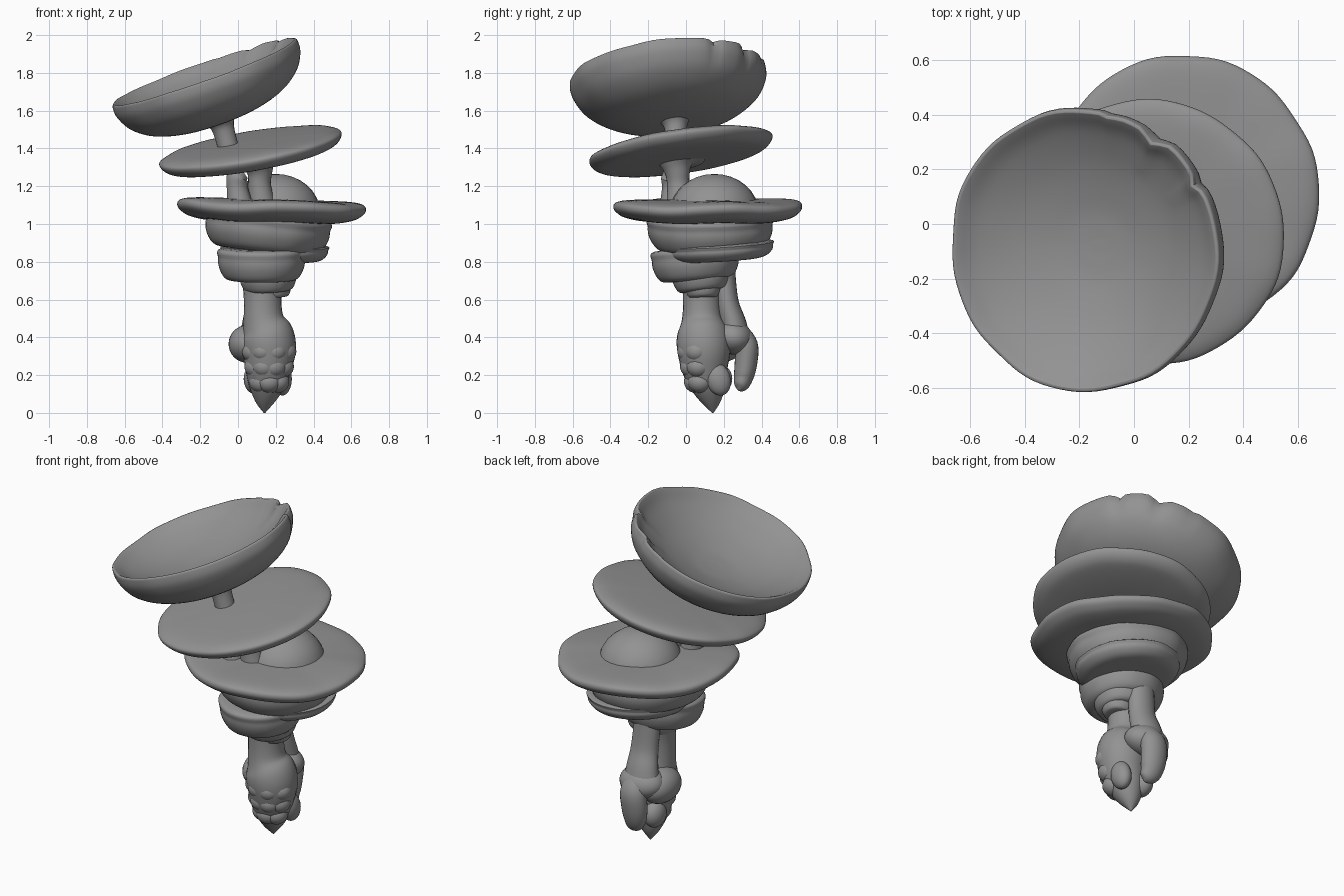
import bpy, bmesh, math
from mathutils import Vector

grey = bpy.data.materials.new("dark_grey")
grey.diffuse_color = (0.29, 0.29, 0.29, 1)


def finish(ob, name, angle):
    """Name, colour and smooth an object."""
    ob.name = name
    ob.data.materials.append(grey)
    bpy.ops.object.select_all(action='DESELECT')
    bpy.context.view_layer.objects.active = ob
    ob.select_set(True)
    bpy.ops.object.shade_smooth_by_angle(angle=math.radians(angle))
    return ob


def spline(pts, n=5):
    """Catmull-Rom smoothing of an open list of tuples."""
    p = [Vector(q) for q in pts]
    p = [p[0]] + p + [p[-1]]
    out = []
    for i in range(1, len(p) - 2):
        a, b, c, d = p[i - 1:i + 3]
        for k in range(n):
            t = k / n
            out.append(0.5 * (2 * b + (c - a) * t + (2 * a - 5 * b + 4 * c - d) * t * t
                              + (3 * b - a - 3 * c + d) * t ** 3))
    return out + [p[-1]]


def skin(name, rings, angle=55):
    """Bridge closed rings of points and cap the ends."""
    bm = bmesh.new()
    loops = [[bm.verts.new(v) for v in r] for r in rings]
    n = len(loops[0])
    for a, b in zip(loops, loops[1:]):
        for i in range(n):
            j = (i + 1) % n
            bm.faces.new((a[i], a[j], b[j], b[i]))
    bm.faces.new(loops[0])
    bm.faces.new(loops[-1])
    bmesh.ops.recalc_face_normals(bm, faces=bm.faces)
    me = bpy.data.meshes.new(name)
    bm.to_mesh(me)
    bm.free()
    ob = bpy.data.objects.new(name, me)
    bpy.context.collection.objects.link(ob)
    return finish(ob, name, angle)


def lathe(name, prof, centre, slope=(0, 0), wob=0.006, seed=0, warp=None, n=96):
    """Revolve (r, z) profile about an axis whose plane rises by slope in x, y."""
    rot = Vector((0, 0, 1)).rotation_difference(Vector((-slope[0], -slope[1], 1))).to_matrix()
    rings = []
    for q in spline(prof):
        r, z = max(q.x, 0.002), q.y
        ring = []
        for i in range(n):
            t = 2 * math.pi * i / n
            w = wob * (math.sin(3 * t + seed) + 0.7 * math.sin(7 * t + 2 * seed)
                       + 0.4 * math.sin(13 * t + 3 * seed)) * min(1, r / 0.5) ** 2
            rr, zz = r + w, z + 0.4 * w
            if warp:
                rr, zz = warp(t, rr, zz)
            ring.append(rot @ Vector((rr * math.cos(t), rr * math.sin(t), zz)) + Vector(centre))
        rings.append(ring)
    return skin(name, rings)


def tube(name, pts, n=24, wide=1.0):
    """Tapered tube through (x, y, z, radius) points, optionally wider in x."""
    s = spline(pts)
    rings = []
    for i, q in enumerate(s):
        d = (s[min(i + 1, len(s) - 1)] - s[max(i - 1, 0)]).xyz.normalized()
        m = Vector((0, 0, 1)).rotation_difference(d if d.z > 0 else -d).to_matrix()
        r = max(q.w, 0.002)
        rings.append([m @ Vector((wide * r * math.cos(2 * math.pi * k / n),
                                  r * math.sin(2 * math.pi * k / n), 0)) + q.xyz for k in range(n)])
    return skin(name, rings)


def blob(name, c, s, tilt=0):
    """Ellipsoid lump."""
    bpy.ops.mesh.primitive_uv_sphere_add(segments=28, ring_count=16, location=c, rotation=(tilt, 0, 0))
    bpy.context.object.scale = s
    return finish(bpy.context.object, name, 60)


# Top bowl: thick wall, shallow inside, torn dents at the back right of the rim
def torn(t, r, z):
    k = max(0, min(1, (z + 0.17) / 0.17))
    if r > 0.35:
        for a, w, d in ((0.98, 0.08, 0.035), (0.52, 0.05, 0.025), (1.35, 0.04, 0.012)):
            g = math.exp(-((t - a) / w) ** 2) * k
            r -= d * g
            z -= d * 0.3 * g
    return r, z


lathe("top_bowl", [(0, -0.275), (0.2, -0.262), (0.36, -0.218), (0.465, -0.145), (0.515, -0.06),
                   (0.52, 0), (0.51, 0.012), (0.495, 0.004), (0.43, -0.045), (0.3, -0.105),
                   (0.15, -0.145), (0.05, -0.155), (0, -0.156)],
      (-0.18, -0.095, 1.793), (0.36, 0.10), 0.004, 1, torn)

# Stem between bowl and middle disc
tube("bowl_stem", [(-0.105, -0.06, 1.60, 0.12), (-0.095, -0.06, 1.56, 0.09),
                   (-0.08, -0.055, 1.51, 0.06), (-0.05, -0.05, 1.40, 0.055)])

# Middle disc, rounded on both sides
lathe("middle_disc", [(0, -0.075), (0.25, -0.073), (0.40, -0.06), (0.46, -0.04), (0.489, -0.005),
                      (0.475, 0.02), (0.4, 0.038), (0.2, 0.047), (0, 0.05)],
      (0.065, -0.03, 1.395), (0.175, 0.145), 0.003, 2)

# Stem below the middle disc and the torn piece beside it
tube("disc_stem", [(0.10, -0.05, 1.345, 0.15), (0.11, -0.05, 1.315, 0.09), (0.115, -0.045, 1.27, 0.066),
                   (0.115, -0.04, 1.20, 0.06), (0.13, -0.03, 1.08, 0.075)])
tube("torn_stem", [(0.03, -0.07, 1.275, 0.04), (0.00, -0.07, 1.25, 0.062),
                   (-0.005, -0.07, 1.19, 0.058), (0.01, -0.07, 1.10, 0.07)], 9)


# Lower wavy disc with a dome on it
def wavy(t, r, z):
    return r, z + 0.008 * math.sin(4 * t + 0.6) * (r / 0.5) ** 2


lathe("lower_disc", [(0, -0.07), (0.3, -0.07), (0.43, -0.052), (0.485, -0.022), (0.5, 0.008),
                     (0.48, 0.032), (0.4, 0.045), (0.2, 0.05), (0, 0.05)],
      (0.178, 0.115, 1.08), (-0.03, 0.0), 0.004, 3.3, wavy)
blob("dome", (0.20, 0.15, 1.06), (0.235, 0.235, 0.205))

# Folded rolls under the discs
roll = [(0, -0.5), (0.6, -0.5), (0.84, -0.42), (0.97, -0.12), (1, 0.2), (0.93, 0.5), (0, 0.5)]


def fold(name, centre, r, h, slope, seed):
    lathe(name, [(a * r, b * h) for a, b in roll], centre, slope, 0.006, seed, n=64)


fold("upper_roll", (0.15, 0.13, 0.95), 0.33, 0.19, (-0.11, 0.02), 1)
fold("side_roll", (0.19, 0.175, 0.855), 0.285, 0.09, (-0.06, 0.06), 2)
fold("front_roll", (0.125, 0.05, 0.785), 0.23, 0.17, (0.0, 0.08), 4)
fold("under_roll", (0.16, 0.08, 0.705), 0.15, 0.12, (0.05, 0.12), 5)
fold("bottom_roll", (0.19, 0.09, 0.65), 0.09, 0.08, (0.1, 0.05), 6)

# Front leg with a pointed bulb at the foot
tube("front_leg", [(0.13, 0.09, 0.74, 0.115), (0.13, 0.085, 0.62, 0.1), (0.135, 0.085, 0.50, 0.106),
                   (0.155, 0.09, 0.42, 0.137), (0.165, 0.095, 0.34, 0.142), (0.16, 0.10, 0.24, 0.124),
                   (0.15, 0.12, 0.14, 0.094), (0.142, 0.135, 0.06, 0.052), (0.14, 0.142, 0.0, 0.004)])

# Back leg, the knob at its foot and the hook hanging from it
tube("back_leg", [(0.12, 0.195, 0.86, 0.062), (0.12, 0.205, 0.72, 0.058), (0.125, 0.22, 0.58, 0.06),
                  (0.12, 0.25, 0.47, 0.07), (0.115, 0.26, 0.38, 0.075), (0.115, 0.25, 0.32, 0.03)], 24, 1.4)
blob("back_knob", (0.12, 0.25, 0.40), (0.135, 0.105, 0.09), -0.3)
blob("left_knob", (0.05, 0.17, 0.365), (0.10, 0.14, 0.10))
tube("hook", [(0.13, 0.28, 0.43, 0.05), (0.13, 0.32, 0.36, 0.06), (0.125, 0.318, 0.27, 0.06),
              (0.13, 0.305, 0.19, 0.052), (0.15, 0.29, 0.14, 0.035), (0.16, 0.28, 0.12, 0.006)], 24, 1.3)
blob("right_toe", (0.235, 0.17, 0.18), (0.05, 0.065, 0.09), 0.3)
blob("left_toe", (0.09, 0.17, 0.18), (0.06, 0.075, 0.08))

# Overlapping scales around the front of the bulb
for row, (z, rad, cnt) in enumerate(((0.325, 0.09, 4), (0.245, 0.075, 4), (0.165, 0.05, 3))):
    for i in range(cnt):
        a = math.radians(-170 + 160 * (i + 0.5) / cnt)
        blob(f"scale_{row}_{i}", (0.165 + rad * math.cos(a), 0.105 + rad * math.sin(a), z),
             (0.066, 0.066, 0.06))
